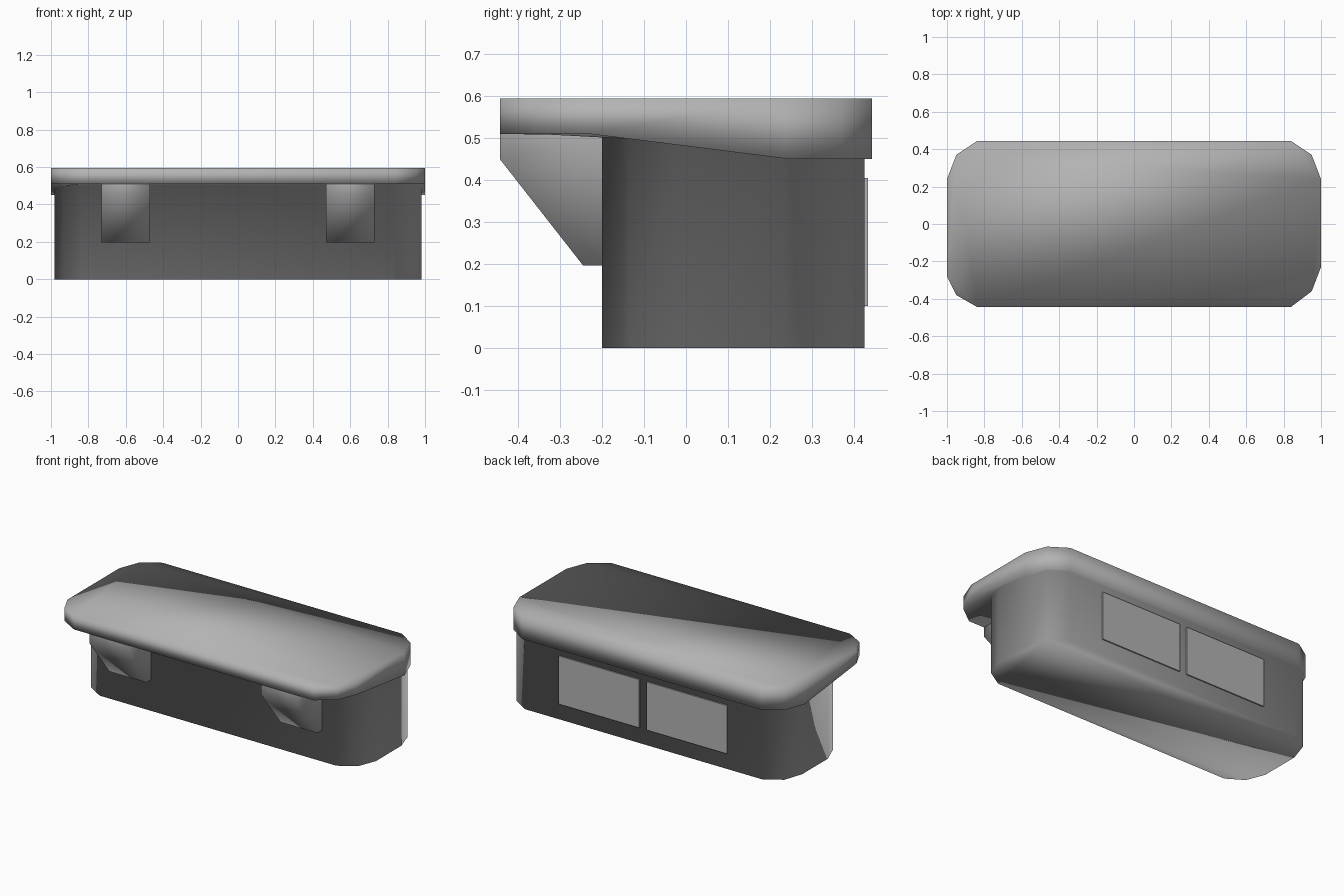
import bpy, bmesh

if "Cube" in bpy.data.objects:
    bpy.data.objects.remove(bpy.data.objects["Cube"])

grey = bpy.data.materials.new("dark_grey")
grey.diffuse_color = (0.45, 0.45, 0.45, 1)
grey.use_nodes = True
grey.node_tree.nodes["Principled BSDF"].inputs["Base Color"].default_value = grey.diffuse_color


def loft(name, rings, smooth=True, skip=()):
    """Closed solid through matching rings of points; skip = side strips left open."""
    bm = bmesh.new()
    loops = [[bm.verts.new(p) for p in ring] for ring in rings]
    n = len(loops[0])
    bm.faces.new(loops[0][::-1])
    bm.faces.new(loops[-1])
    for a, b in zip(loops, loops[1:]):
        for i in range(n):
            j = (i + 1) % n
            if i not in skip:
                bm.faces.new((a[i], a[j], b[j], b[i]))
    bmesh.ops.recalc_face_normals(bm, faces=bm.faces)
    for f in bm.faces:
        f.smooth = smooth
    me = bpy.data.meshes.new(name)
    bm.to_mesh(me)
    bm.free()
    me.materials.append(grey)
    ob = bpy.data.objects.new(name, me)
    bpy.context.collection.objects.link(ob)
    return ob


def underside(y):
    """Height of the sloping underside of the counter top."""
    t = min(max((y + 0.23) / 0.475, 0), 1)
    return 0.51 - 0.06 * t


# Counter: clipped-corner cabinet flowing into a wider top, thicker at the back
top = [(0.84, -0.443), (0.95, -0.36), (1.0, -0.23), (1.0, 0.24), (0.95, 0.37), (0.84, 0.443),
       (-0.84, 0.443), (-0.95, 0.37), (-1.0, 0.24), (-1.0, -0.28), (-0.95, -0.38), (-0.84, -0.443)]
half = [(0.83, -0.2), (0.935, -0.135), (0.98, -0.02), (0.98, 0.235), (0.94, 0.357), (0.83, 0.425)]
body = half + [(-x, y) for x, y in reversed(half)]
loft("counter", [[(x, y, 0) for x, y in body],
                 [(x, y, underside(y)) for x, y in body],
                 [(x, y, underside(y)) for x, y in top],
                 [(x, y, 0.594) for x, y in top]])

# Brackets under the front overhang (open where they meet the counter), doors on the back
bracket = [(-0.443, 0.51), (-0.443, 0.45), (-0.245, 0.197), (-0.2, 0.197), (-0.2, 0.506)]
door = [(0.425, 0.1), (0.433, 0.1), (0.433, 0.405), (0.425, 0.405)]
for side, s in (("right", 1), ("left", -1)):
    loft("bracket_" + side, [[(x * s, y, z) for y, z in bracket] for x in (0.47, 0.73)],
         skip=(3, 4))
    loft("door_" + side, [[(x * s, y, z) for y, z in door] for x in (0.025, 0.59)],
         smooth=False)
